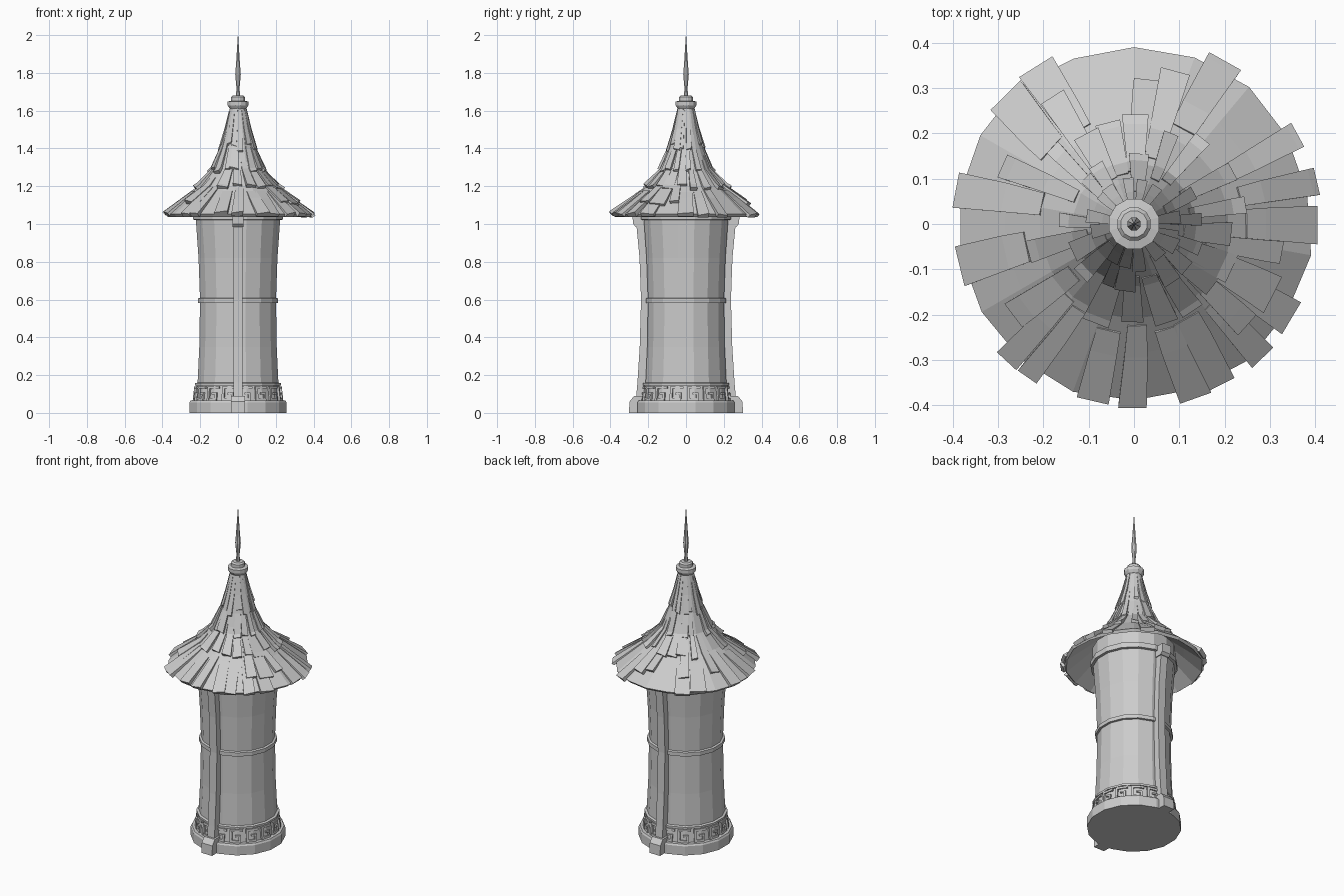
import bpy, math, random

if "Cube" in bpy.data.objects:
    bpy.data.objects.remove(bpy.data.objects["Cube"])
random.seed(4)

def add_mesh(name, verts, faces):
    me = bpy.data.meshes.new(name)
    me.from_pydata(verts, [], faces)
    me.update()
    ob = bpy.data.objects.new(name, me)
    bpy.context.collection.objects.link(ob)
    return ob

def lathe(name, profile, n=16, closed=False, jitter=0.0):
    """Turn (radius, z) points around the z axis; open profiles get end caps."""
    wob = [1 + random.uniform(-jitter, jitter) for _ in range(n)]
    verts, faces, m = [], [], len(profile)
    for r, z in profile:
        for i in range(n):
            a = 2 * math.pi * (i + 0.5) / n
            k = wob[i] if r > 0.25 else 1
            verts.append((r * k * math.cos(a), r * k * math.sin(a), z))
    for j in range(m if closed else m - 1):
        a0, b0 = j * n, ((j + 1) % m) * n
        for i in range(n):
            i2 = (i + 1) % n
            faces.append((a0 + i, a0 + i2, b0 + i2, b0 + i))
    if not closed:
        faces.append(tuple(reversed(range(n))))
        faces.append(tuple(range((m - 1) * n, m * n)))
    return add_mesh(name, verts, faces)

def loft(sections, verts, faces):
    """Join a row of four-cornered sections into a capped bar."""
    s = len(verts)
    for sec in sections:
        verts.extend(sec)
    for j in range(len(sections) - 1):
        for i in range(4):
            i2 = (i + 1) % 4
            faces.append((s + 4 * j + i, s + 4 * j + i2, s + 4 * j + 4 + i2, s + 4 * j + 4 + i))
    e = s + 4 * (len(sections) - 1)
    faces.append((s + 3, s + 2, s + 1, s))
    faces.append((e, e + 1, e + 2, e + 3))

def polar(r, a, z):
    return (r * math.cos(a), r * math.sin(a), z)

# stone base, wall and hoops
lathe("base_plinth", [(0.262, 0), (0.262, 0.055), (0.256, 0.065), (0.22, 0.065)])
lathe("base_course", [(0.234, 0.06), (0.222, 0.15)])
lathe("tower_wall", [(0.219, 0.14), (0.209, 0.35), (0.205, 0.6), (0.213, 0.82), (0.226, 1.0), (0.231, 1.06), (0.231, 1.14)])
for name, r, z0, z1 in [("lower_hoop", 0.231, 0.142, 0.163), ("middle_hoop", 0.217, 0.58, 0.612), ("upper_hoop", 0.242, 1.02, 1.06)]:
    lathe(name, [(r - 0.02, z0), (r, z0 + 0.003), (r, z1 - 0.006), (r - 0.02, z1)])

# raised key pattern around the base: (u0, u1, z0, z1) in each repeat
key = [(0.05, 0.85, 0.128, 0.141), (0.05, 0.2, 0.068, 0.13), (0.05, 0.72, 0.066, 0.078),
       (0.6, 0.72, 0.076, 0.108), (0.38, 0.62, 0.098, 0.108)]
verts, faces = [], []
repeats = 16
for i in range(repeats):
    for u0, u1, z0, z1 in key:
        secs = []
        for u in (u0, u1):
            a = 2 * math.pi * (i + u) / repeats
            f = lambda z: 0.240 - 0.11 * (z - 0.065)
            secs.append([polar(0.215, a, z0), polar(f(z0), a, z0), polar(f(z1), a, z1), polar(0.215, a, z1)])
        loft(secs, verts, faces)
add_mesh("base_key_pattern", verts, faces)

# front and back posts with foot blocks and top brackets
post_path = [(0.265, 0.07), (0.257, 0.16), (0.245, 0.35), (0.238, 0.6), (0.246, 0.82), (0.263, 1.0), (0.268, 1.05)]
for name, s in (("front", -1), ("back", 1)):
    for part, path, w in (("post", post_path, 0.024),
                          ("foot_block", [(0.302, 0), (0.299, 0.06), (0.275, 0.09)], 0.036),
                          ("bracket", [(0.266, 0.985), (0.28, 1.0), (0.284, 1.05)], 0.03)):
        verts, faces = [], []
        secs = [[(-w * s * -1, s * 0.19, z), (-w * s, s * 0.19, z), (-w * s, s * y, z), (w * s, s * y, z)] for y, z in path]
        loft(secs, verts, faces)
        add_mesh(name + "_" + part, verts, faces)

# thin flared roof shell
roof = [(0.04, 1.63), (0.068, 1.5), (0.094, 1.4), (0.135, 1.29), (0.21, 1.2), (0.29, 1.135), (0.392, 1.052)]
inner = [(max(r - 0.012, 0.02), z - 0.014) for r, z in reversed(roof)]
lathe("roof_shell", roof + inner, 18, closed=True, jitter=0.012)

def roof_z(r):
    for (r0, z0), (r1, z1) in zip(roof, roof[1:]):
        if r <= r1:
            break
    return z0 + (z1 - z0) * (r - r0) / (r1 - r0)

def shingle(a, half, r0, r1, lift, verts, faces):
    radii = [r0] + [r for r, _ in roof if r0 + 0.01 < r < r1 - 0.01] + [r1]
    tilt = random.uniform(-0.006, 0.006)
    twist = random.uniform(-0.05, 0.05)
    secs = []
    for r in radii:
        t = (r - r0) / (r1 - r0)
        d = 0.002 + lift * t
        h = half * (1.1 - 0.2 * t)
        c = a + twist * t
        z = roof_z(r)
        secs.append([polar(r - 0.006, c + h, z - 0.008), polar(r - 0.006, c - h, z - 0.008),
                     polar(r + 0.7 * d, c - h, z + 0.7 * d + tilt * t),
                     polar(r + 0.7 * d, c + h, z + 0.7 * d - tilt * t)])
    loft(secs, verts, faces)

# shingle rows: count, inner radius, outer radius, lift, share covered
rows = [(24, 0.20, 0.402, 0.014, 0.75), (22, 0.14, 0.33, 0.017, 0.5), (20, 0.10, 0.23, 0.016, 0.75),
        (18, 0.065, 0.15, 0.014, 0.75), (16, 0.042, 0.098, 0.010, 0.8)]
for k, (n, r0, r1, lift, share) in enumerate(rows):
    verts, faces = [], []
    for i in range(n):
        if random.random() > share:
            continue
        a = 2 * math.pi * (i + 0.37 * k + random.uniform(-0.2, 0.2)) / n
        half = math.pi / n * random.uniform(0.5, 1.0)
        end = r1 + random.uniform(-0.1, 0.03) * r1 if k else r1 + random.uniform(-0.012, 0.005)
        shingle(a, half, r0 * random.uniform(1, 1.25), end, lift * random.uniform(0.6, 1.2), verts, faces)
    add_mesh("roof_shingles_row_%d" % (k + 1), verts, faces)

# collar and spire
lathe("roof_collar", [(0.045, 1.61), (0.057, 1.628), (0.057, 1.648), (0.038, 1.652), (0.038, 1.672), (0.03, 1.68)], 12)
lathe("spire", [(0.012, 1.67), (0.009, 1.72), (0.016, 1.79), (0.011, 1.85), (0.001, 2.0)], 8)
